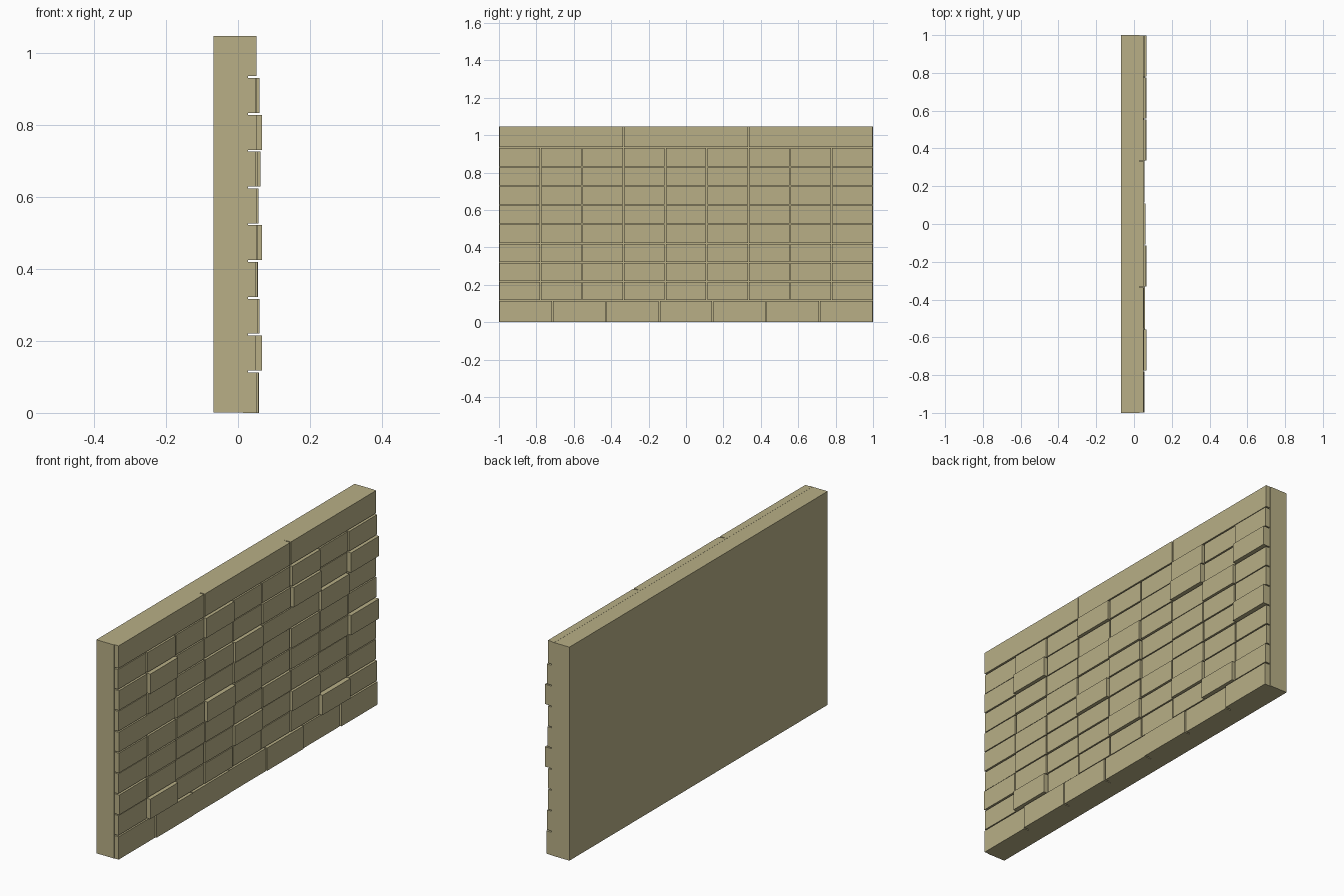
import bpy, bmesh, random

if "Cube" in bpy.data.objects:
    bpy.data.objects.remove(bpy.data.objects["Cube"])

random.seed(4)
GAP = 0.006
BRICK_BACK = 0.014

stone = bpy.data.materials.new("sandstone")
stone.diffuse_color = (0.48, 0.43, 0.24, 1)
stone.use_nodes = True
stone.node_tree.nodes["Principled BSDF"].inputs["Base Color"].default_value = stone.diffuse_color


def add_box(bm, lo, hi):
    verts = bmesh.ops.create_cube(bm, size=1)["verts"]
    for v in verts:
        v.co = [lo[i] + (v.co[i] + 0.5) * (hi[i] - lo[i]) for i in range(3)]


def finish(bm, name):
    mesh = bpy.data.meshes.new(name)
    bm.to_mesh(mesh)
    bm.free()
    mesh.materials.append(stone)
    bpy.context.collection.objects.link(bpy.data.objects.new(name, mesh))


def course(name, z0, z1, depths):
    """One row of equally wide bricks, each with its own front depth."""
    bm = bmesh.new()
    w = 2 / len(depths)
    for i, x in enumerate(depths):
        y = -1 + i * w
        add_box(bm, (BRICK_BACK, y + GAP / 2, z0), (x, y + w - GAP / 2, z1))
    finish(bm, name)


# solid backing wall, its front face forms the recessed mortar
bm = bmesh.new()
add_box(bm, (-0.068, -1, 0.0005), (0.028, 1, 1.047))
finish(bm, "backing_wall")

# long foundation stones and coping stones
course("foundation_course", 0, 0.112, [0.051, 0.057, 0.055, 0.053, 0.056, 0.052, 0.058])
course("coping_course", 0.937, 1.0475, [0.051, 0.052, 0.051])

# eight stacked brick courses: furthest depth and which bricks stand out
rows = [
    (0.067, (1, 7)), (0.060, (4, 6)), (0.055, (3, 5)), (0.067, (3, 8)),
    (0.057, (2, 4)), (0.062, (4, 7)), (0.067, (1, 6, 8)), (0.060, (3, 6)),
]
for r, (far, proud) in enumerate(rows):
    z = 0.118 + r * 0.1022
    depths = [far if c in proud else random.uniform(0.048, min(far, 0.056))
              for c in range(9)]
    course(f"brick_course_{r + 1}", z, z + 0.097, depths)
